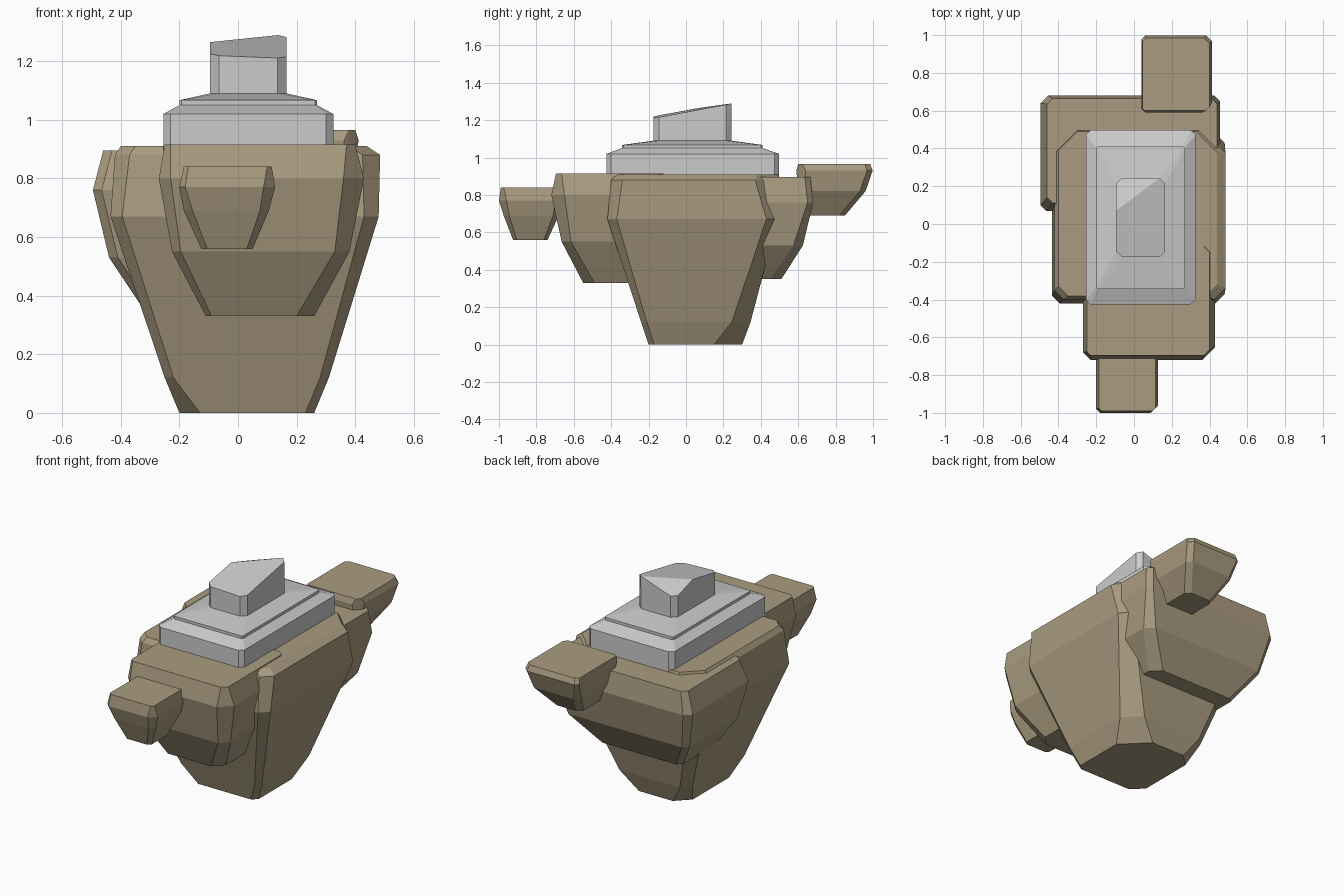
import bpy, bmesh


def material(name, rgb):
    m = bpy.data.materials.new(name)
    m.diffuse_color = (*rgb, 1)
    return m


def ring(x0, x1, y0, y1, c):
    """Rectangle with cut corners; c is one size or four (FL, FR, BR, BL)."""
    a, b, d, e = c if isinstance(c, tuple) else (c,) * 4
    return [(x0 + a, y0), (x1 - b, y0), (x1, y0 + b), (x1, y1 - d),
            (x1 - d, y1), (x0 + e, y1), (x0, y1 - e), (x0, y0 + a)]


def finish(name, bm, mat=None):
    bmesh.ops.recalc_face_normals(bm, faces=bm.faces)
    me = bpy.data.meshes.new(name)
    bm.to_mesh(me)
    bm.free()
    ob = bpy.data.objects.new(name, me)
    bpy.context.collection.objects.link(ob)
    if mat:
        me.materials.append(mat)
    return ob


def hull(name, points, mat=None):
    bm = bmesh.new()
    for p in points:
        bm.verts.new(p)
    res = bmesh.ops.convex_hull(bm, input=bm.verts)
    junk = {g for g in res["geom_interior"] + res["geom_unused"]
            if isinstance(g, bmesh.types.BMVert)}
    bmesh.ops.delete(bm, geom=list(junk), context='VERTS')
    bmesh.ops.dissolve_limit(bm, angle_limit=0.03, verts=bm.verts, edges=bm.edges)
    return finish(name, bm, mat)


def rock(name, levels):
    """Faceted boulder: hull around levels (z, x0, x1, y0, y1, corner cuts)."""
    return hull(name, [(x, y, z) for z, *r in levels for x, y in ring(*r)], stone)


stone = material("stone", (0.40, 0.33, 0.215))

# Large central boulder
rock("main_rock", [
    (0.91, -0.40, 0.44, -0.38, 0.49, (0.05, 0.06, 0.11, 0.10)),
    (0.88, -0.42, 0.485, -0.40, 0.50, (0.05, 0.06, 0.13, 0.12)),
    (0.67, -0.435, 0.48, -0.42, 0.49, (0.04, 0.05, 0.06, 0.07)),
    (0.12, -0.25, 0.31, -0.24, 0.345, (0.03, 0.03, 0.10, 0.05)),
    (0.0, -0.20, 0.26, -0.20, 0.30, (0.07, 0.03, 0.15, 0.08))])

# Boulder at the front
rock("front_rock", [
    (0.915, -0.25, 0.40, -0.695, -0.12, (0.02, 0.03, 0.03, 0.03)),
    (0.80, -0.27, 0.43, -0.72, -0.10, (0.04, 0.07, 0.03, 0.03)),
    (0.55, -0.225, 0.38, -0.665, -0.12, (0.03, 0.05, 0.03, 0.03)),
    (0.33, -0.11, 0.26, -0.55, -0.15, (0.02, 0.06, 0.03, 0.03))])

# Boulder at the back
rock("back_rock", [
    (0.895, -0.46, 0.44, 0.11, 0.665, (0.03, 0.03, 0.03, 0.03)),
    (0.76, -0.495, 0.455, 0.07, 0.68, (0.03, 0.03, 0.03, 0.04)),
    (0.53, -0.44, 0.41, 0.10, 0.625, (0.03, 0.03, 0.05, 0.03)),
    (0.35, -0.32, 0.27, 0.15, 0.51, (0.03, 0.03, 0.06, 0.03))])

# Small outer stones
rock("small_front_rock", [
    (0.84, -0.185, 0.115, -0.99, -0.69, 0.015),
    (0.77, -0.20, 0.127, -1.0, -0.68, (0.02, 0.04, 0.02, 0.02)),
    (0.69, -0.185, 0.105, -0.975, -0.68, 0.03),
    (0.56, -0.125, 0.05, -0.925, -0.74, 0.02)])
rock("small_back_rock", [
    (0.965, 0.045, 0.40, 0.60, 0.985, (0.01, 0.02, 0.03, 0.02)),
    (0.93, 0.04, 0.412, 0.59, 0.998, (0.02, 0.05, 0.03, 0.02)),
    (0.82, 0.06, 0.39, 0.60, 0.96, 0.03),
    (0.69, 0.12, 0.31, 0.62, 0.85, 0.03)])

# Stepped plinth: stacked cut-corner rings joined by quads
steps = [(0.88, -0.255, 0.325, -0.425, 0.497, 0.025),
         (1.02, -0.255, 0.325, -0.425, 0.497, 0.025),
         (1.05, -0.20, 0.27, -0.343, 0.41, 0.008),
         (1.067, -0.20, 0.27, -0.343, 0.41, 0.008),
         (1.09, -0.095, 0.165, -0.175, 0.243, 0.03)]
bm = bmesh.new()
rings = [[bm.verts.new((x, y, z)) for x, y in ring(*r)] for z, *r in steps]
for lo, hi in zip(rings, rings[1:]):
    for i in range(8):
        j = (i + 1) % 8
        bm.faces.new((lo[i], lo[j], hi[j], hi[i]))
bm.faces.new(rings[0])
bm.faces.new(rings[-1])
finish("plinth", bm)


# Broken pillar stub whose top is cut by two sloping planes
def top(x, y):
    return min(1.22 + 0.1875 * (y + 0.175) - 0.04 * (x + 0.095),
               1.265 - 0.314 * (y - 0.07) + 0.34 * (x + 0.095))


outline = ring(-0.095, 0.165, -0.175, 0.243, 0.03)
ridge = [(-0.095, 0.07), (0.138, 0.243)]
hull("pillar_stub", [(x, y, 1.08) for x, y in outline]
     + [(x, y, top(x, y)) for x, y in outline + ridge])
